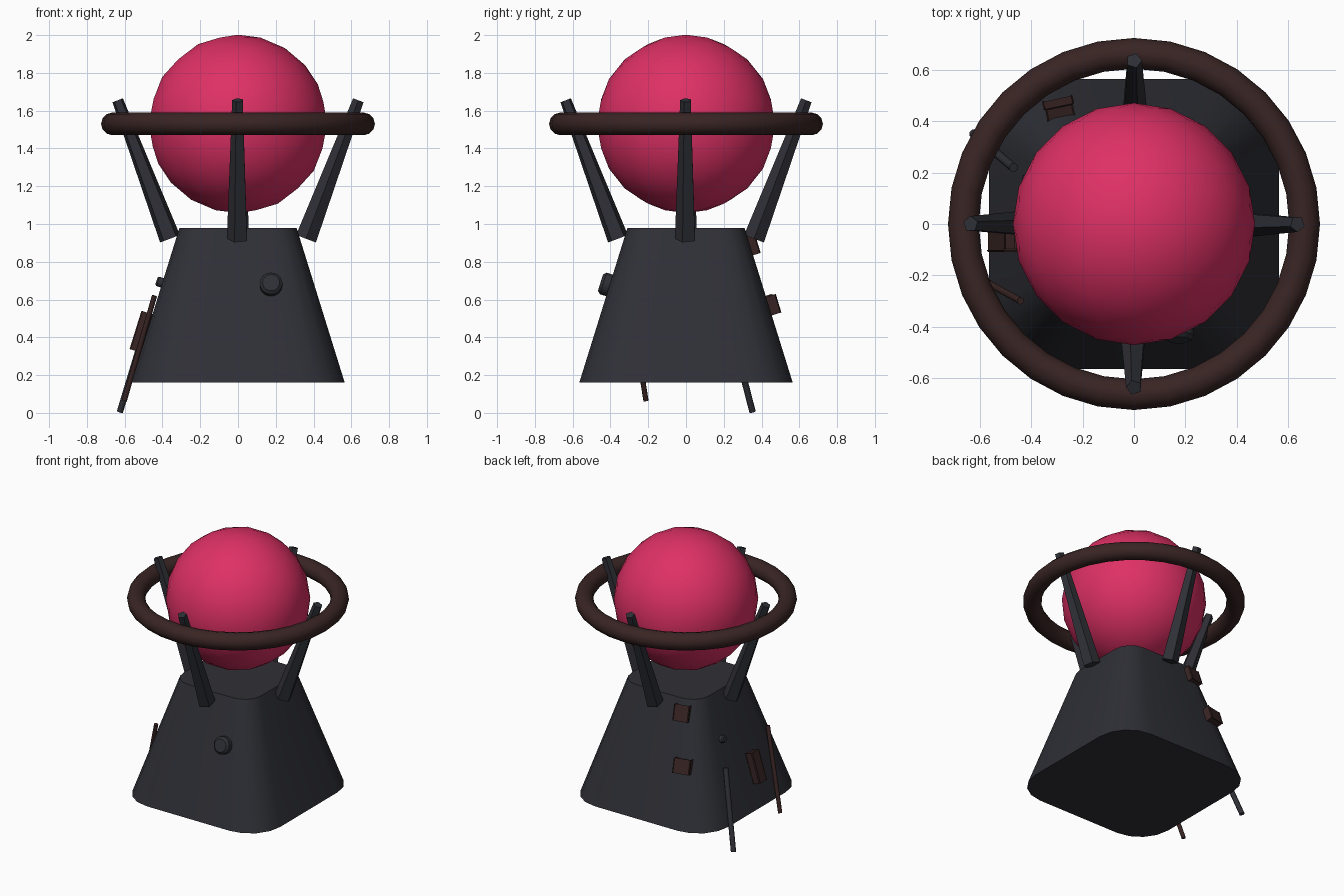
import bpy, bmesh, math
from mathutils import Vector, Matrix

cube = bpy.data.objects.get("Cube")
if cube:
    bpy.data.objects.remove(cube)


def material(name, rgb):
    m = bpy.data.materials.new(name)
    m.use_nodes = True
    color = (*rgb, 1)
    m.diffuse_color = color
    m.node_tree.nodes["Principled BSDF"].inputs["Base Color"].default_value = color
    return m


PINK = material("hot pink", (0.73, 0.03, 0.13))
SLATE = material("dark slate", (0.028, 0.029, 0.037))
BROWN = material("dark brown", (0.04, 0.018, 0.017))


def finish(obj, name, mat, angle=None):
    obj.name = name
    obj.data.materials.append(mat)
    if angle:
        bpy.ops.object.select_all(action="DESELECT")
        obj.select_set(True)
        bpy.context.view_layer.objects.active = obj
        bpy.ops.object.shade_smooth_by_angle(angle=math.radians(angle))
    return obj


def from_bmesh(bm, name, mat, angle=None):
    bmesh.ops.recalc_face_normals(bm, faces=bm.faces)
    mesh = bpy.data.meshes.new(name)
    bm.to_mesh(mesh)
    bm.free()
    obj = bpy.data.objects.new(name, mesh)
    bpy.context.collection.objects.link(obj)
    return finish(obj, name, mat, angle)


def rod(name, start, end, r1, r2, sides, mat, roll=0.0, angle=None):
    """Tapered prism running from start to end."""
    a, b = Vector(start), Vector(end)
    axis = b - a
    z = axis.normalized()
    outward = Vector((a.x, a.y, 0)).normalized()
    x = (outward - z * outward.dot(z)).normalized()
    turn = Matrix((x, z.cross(x), z)).transposed().to_4x4()
    bm = bmesh.new()
    bmesh.ops.create_cone(bm, cap_ends=True, segments=sides, radius1=r1, radius2=r2,
                          depth=axis.length)
    bm.transform(Matrix.Translation((a + b) / 2) @ turn @ Matrix.Rotation(roll, 4, "Z"))
    return from_bmesh(bm, name, mat, angle)


# Pedestal: rounded square tapering upward
BASE_Z, TOP_Z, BASE_H, TOP_H = 0.16, 0.98, 0.565, 0.31
SLOPE = math.atan((BASE_H - TOP_H) / (TOP_Z - BASE_Z))


def rounded_square(bm, half, z, steps=4):
    radius = half * 0.42
    ring = []
    for corner in range(4):
        mid = math.radians(45 + 90 * corner)
        c = (half - radius) * math.sqrt(2)
        for i in range(steps + 1):
            t = mid + math.radians(90 * i / steps - 45)
            ring.append(bm.verts.new((c * math.cos(mid) + radius * math.cos(t),
                                      c * math.sin(mid) + radius * math.sin(t), z)))
    return ring


bm = bmesh.new()
low = rounded_square(bm, BASE_H, BASE_Z)
high = rounded_square(bm, TOP_H, TOP_Z)
for i in range(len(low)):
    j = (i + 1) % len(low)
    bm.faces.new((low[i], low[j], high[j], high[i]))
bm.faces.new(low)
bm.faces.new(high)
from_bmesh(bm, "pedestal", SLATE, 40)

# Floating globe and the ring around it
bpy.ops.mesh.primitive_ico_sphere_add(subdivisions=3, radius=0.472, location=(0, 0, 1.53))
finish(bpy.context.object, "globe", PINK, 40)
bpy.ops.mesh.primitive_torus_add(major_radius=0.665, minor_radius=0.06, major_segments=32,
                                 minor_segments=12, location=(0, 0, 1.53))
finish(bpy.context.object, "ring", BROWN, 40)

# Four five-sided prongs leaning outward
for name, deg in (("left", 0), ("back", 90), ("right", 180), ("front", 270)):
    c, s = math.cos(math.radians(deg)), math.sin(math.radians(deg))
    rod(name + "_prong", (0.36 * c, 0.36 * s, 0.922), (0.637 * c, 0.637 * s, 1.655),
        0.059, 0.031, 5, SLATE, roll=math.pi / 5)


# Details fixed to the sloping walls; yaw is the heading of the wall's normal
def wall_normal(yaw):
    t = math.radians(yaw)
    return Vector((math.cos(t) * math.cos(SLOPE), math.sin(t) * math.cos(SLOPE),
                   math.sin(SLOPE)))


def wall_block(name, center, size, yaw):
    bm = bmesh.new()
    bmesh.ops.create_cube(bm, size=1)
    bm.transform(Matrix.Translation(center) @ Matrix.Rotation(math.radians(yaw), 4, "Z")
                 @ Matrix.Rotation(-SLOPE, 4, "Y") @ Matrix.Diagonal((*size, 1)))
    bmesh.ops.bevel(bm, geom=bm.edges[:], offset=0.006, segments=1, affect="EDGES")
    return from_bmesh(bm, name, BROWN)


def wall_knob(name, center, radius, height, yaw):
    n = wall_normal(yaw) * height
    c = Vector(center)
    rod(name, c - n, c + n * 0.7, radius, radius, 20, SLATE, angle=40)
    rod(name + "_cap", c + n * 0.7, c + n, radius, radius * 0.75, 20, SLATE, angle=40)


wall_block("upper_back_block", (-0.21, 0.335, 0.89), (0.06, 0.1, 0.1), 102)
wall_block("lower_back_block", (-0.29, 0.445, 0.57), (0.06, 0.11, 0.09), 102)
wall_block("side_block", (-0.513, -0.065, 0.43), (0.05, 0.075, 0.2), 180)
wall_knob("front_knob", (0.175, -0.405, 0.675), 0.06, 0.05, 270)
wall_knob("side_knob", (-0.405, 0.17, 0.69), 0.026, 0.028, 180)

# Thin rods trailing down the side wall
rod("slate_rod", (-0.47, 0.22, 0.52), (-0.625, 0.352, 0.006), 0.018, 0.018, 8, SLATE, angle=50)
rod("brown_rod", (-0.442, -0.3, 0.62), (-0.602, -0.212, 0.065), 0.014, 0.014, 8, BROWN, angle=50)
